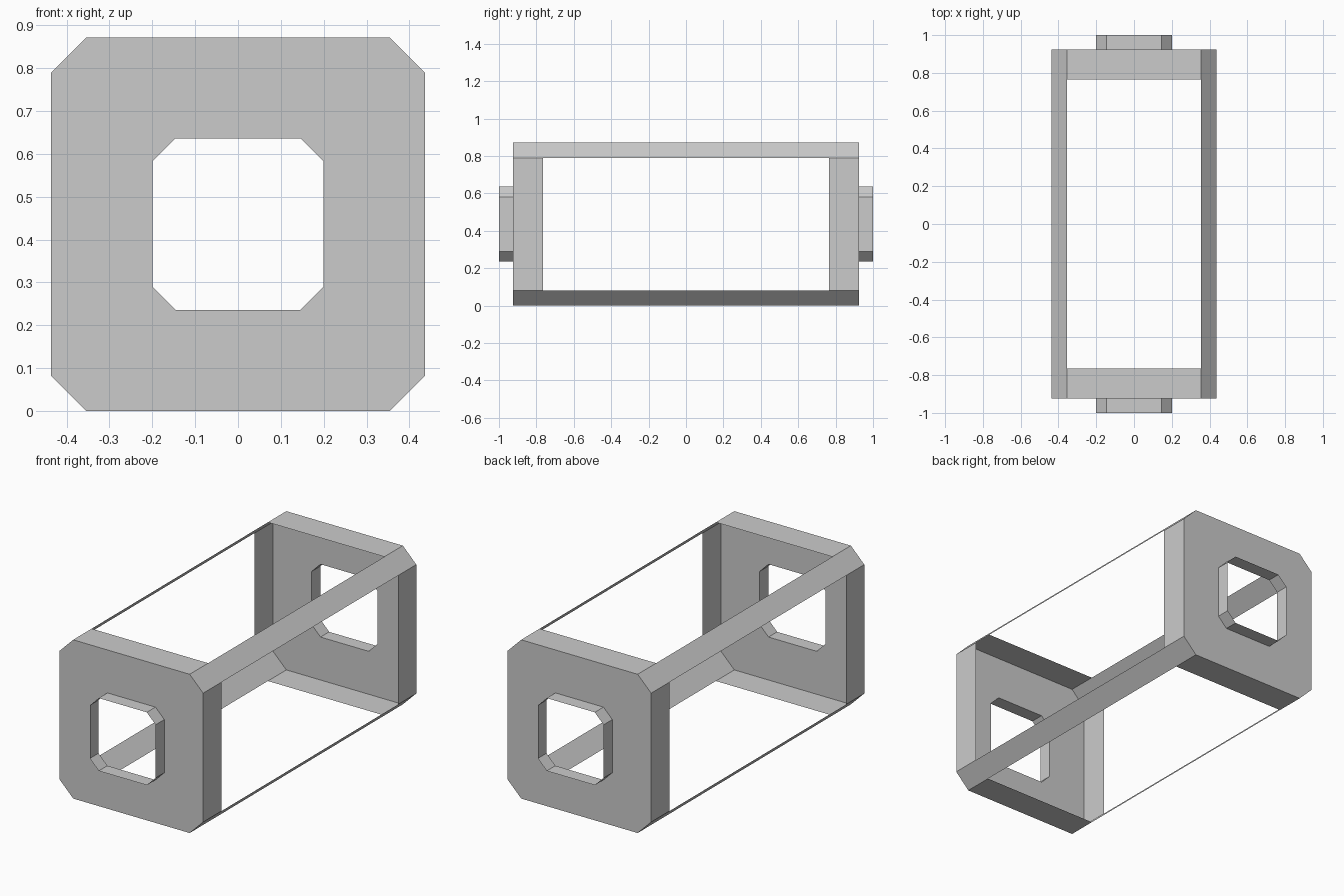
import bpy

if "Cube" in bpy.data.objects:
    bpy.data.objects.remove(bpy.data.objects["Cube"])

HEIGHT = 0.872
MID = HEIGHT / 2
Y_SKIRT, Y_PLATE, Y_COLLAR = 0.765, 0.925, 1.0

grey = bpy.data.materials.new("plain grey")
grey.diffuse_color = (0.6, 0.6, 0.6, 1)
grey.use_nodes = True
grey.node_tree.nodes["Principled BSDF"].inputs["Base Color"].default_value = grey.diffuse_color


def octagon(half, flat, y):
    """Chamfered square around the long axis, counter-clockwise seen from -y."""
    pts = [(half, -flat), (half, flat), (flat, half), (-flat, half),
           (-half, flat), (-half, -flat), (-flat, -half), (flat, -half)]
    return [(x, y, MID + z) for x, z in pts]


def sheet(name, ring_a, ring_b, sides, flip=False):
    """Thin sheet metal skin joining two octagons along the chosen sides."""
    faces = []
    for i in sides:
        j = (i + 1) % 8
        f = (i, j, 8 + j, 8 + i)
        faces.append(f[::-1] if flip else f)
    mesh = bpy.data.meshes.new(name)
    mesh.from_pydata(ring_a + ring_b, [], faces)
    used = {v for f in faces for v in f}
    if len(used) < 16:  # drop corners that no face uses
        order = sorted(used)
        pts = ring_a + ring_b
        mesh.clear_geometry()
        mesh.from_pydata([pts[v] for v in order], [],
                         [tuple(order.index(v) for v in f) for f in faces])
    mesh.materials.append(grey)
    obj = bpy.data.objects.new(name, mesh)
    bpy.context.collection.objects.link(obj)
    return obj


OUTER = (0.436, 0.354)
HOLE = (0.2, 0.146)

# End frames: folded flanges, holed plate and projecting collar
for label, s in (("front", -1), ("back", 1)):
    flip = s < 0
    rim = octagon(*OUTER, s * Y_PLATE)
    hole = octagon(*HOLE, s * Y_PLATE)
    sheet(label + "_flanges", octagon(*OUTER, s * Y_SKIRT), rim, (0, 2, 4, 6), not flip)
    sheet(label + "_plate", rim, hole, range(8), not flip)
    sheet(label + "_collar", hole, octagon(*HOLE, s * Y_COLLAR), range(8), not flip)

# Corner rails: flat strips along the four chamfers
for name, side in (("top_right", 1), ("top_left", 3), ("bottom_left", 5), ("bottom_right", 7)):
    sheet(name + "_rail", octagon(*OUTER, -Y_PLATE), octagon(*OUTER, Y_PLATE), (side,), True)
